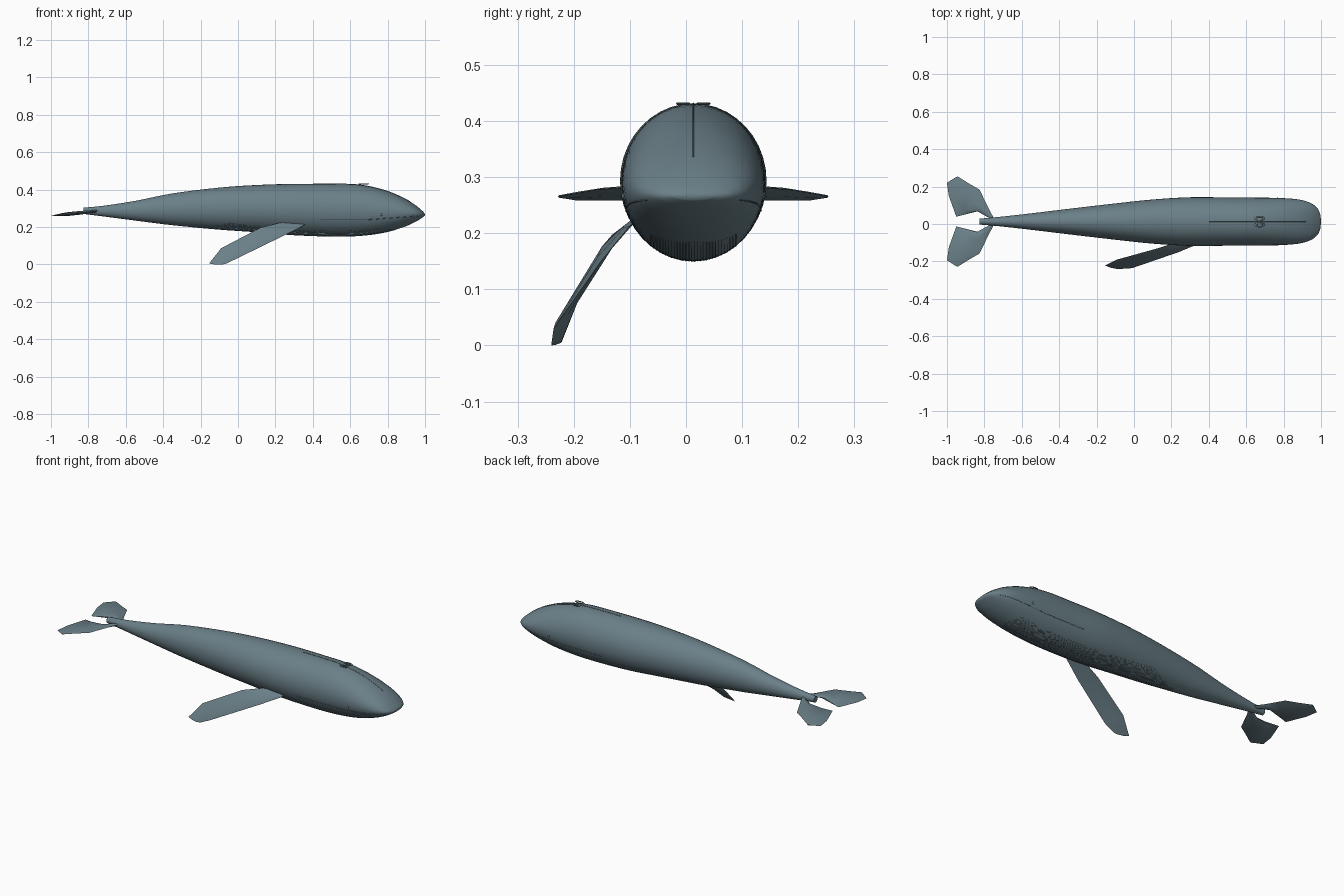
import bpy, bmesh, math
from mathutils import Vector

cube = bpy.data.objects.get("Cube")
if cube:
    bpy.data.objects.remove(cube)

MID_Y = 0.013
SIDES = ((1, "rear"), (-1, "front"))

skin = bpy.data.materials.new("blue grey skin")
skin.use_nodes = True
skin.diffuse_color = (0.145, 0.215, 0.245, 1)
skin.node_tree.nodes["Principled BSDF"].inputs["Base Color"].default_value = skin.diffuse_color


def finish(name, bm, angle):
    bmesh.ops.recalc_face_normals(bm, faces=bm.faces)
    me = bpy.data.meshes.new(name)
    bm.to_mesh(me)
    bm.free()
    me.materials.append(skin)
    ob = bpy.data.objects.new(name, me)
    bpy.context.collection.objects.link(ob)
    bpy.ops.object.select_all(action="DESELECT")
    ob.select_set(True)
    bpy.context.view_layer.objects.active = ob
    bpy.ops.object.shade_smooth_by_angle(angle=math.radians(angle))


# Body stations: x, bottom z, top z, half width
STATIONS = [Vector(s) for s in (
    (-0.825, 0.270, 0.304, 0.016), (-0.72, 0.257, 0.314, 0.025),
    (-0.55, 0.235, 0.340, 0.044), (-0.35, 0.210, 0.380, 0.068),
    (-0.1, 0.187, 0.411, 0.097), (0.1, 0.173, 0.425, 0.118),
    (0.3, 0.157, 0.431, 0.130), (0.5, 0.150, 0.431, 0.129),
    (0.65, 0.153, 0.426, 0.128), (0.78, 0.170, 0.398, 0.126),
    (0.88, 0.198, 0.358, 0.118), (0.945, 0.226, 0.320, 0.099),
    (0.982, 0.248, 0.290, 0.070), (0.997, 0.259, 0.275, 0.035))]


def station(t):
    """Smoothly interpolated station at a fractional index."""
    last = len(STATIONS) - 1
    i = min(int(t), last - 1)
    f = t - i
    p0, p1, p2, p3 = (STATIONS[max(0, min(last, i + k))] for k in (-1, 0, 1, 2))
    return p1 + 0.5 * f * ((p2 - p0) + f * ((2 * p0 - 5 * p1 + 4 * p2 - p3)
                                            + f * (3 * p1 - p0 - 3 * p2 + p3)))


def station_at(x):
    lo, hi = 0, len(STATIONS) - 1
    for _ in range(30):
        t = (lo + hi) / 2
        lo, hi = (t, hi) if station(t)[0] < x else (lo, t)
    return station(lo)


def on_side(x, z, side):
    _, b, t, w = station_at(x)
    s = max(-1, min(1, (2 * z - b - t) / (t - b)))
    return Vector((x, MID_Y + side * w * math.sqrt(1 - s * s), z))


def on_spine(x, dy, up):
    _, b, t, w = station_at(x)
    c = math.sqrt(max(0, 1 - (dy / w) ** 2)) * (t - b) / 2
    return Vector((x, MID_Y + dy, (b + t) / 2 + (c if up else -c)))


# Body
bm = bmesh.new()
SEG, STEPS = 40, 5
rings = []
for k in range((len(STATIONS) - 1) * STEPS + 1):
    x, b, t, w = station(k / STEPS)
    ring = []
    for j in range(SEG):
        a = 2 * math.pi * j / SEG
        ring.append(bm.verts.new((x, MID_Y + w * math.cos(a),
                                  (b + t) / 2 + (t - b) / 2 * math.sin(a))))
    rings.append(ring)
for r, q in zip(rings, rings[1:]):
    for j in range(SEG):
        n = (j + 1) % SEG
        bm.faces.new((r[j], r[n], q[n], q[j]))
bm.faces.new(rings[0])
tip = bm.verts.new((1.0, MID_Y, 0.267))
for j in range(SEG):
    bm.faces.new((rings[-1][j], rings[-1][(j + 1) % SEG], tip))
finish("body", bm, 50)


def fin(name, edge_a, edge_b, normal, thick):
    """Lens-shaped fin between two edges, each listed from root to tip."""
    bm = bmesh.new()
    n = Vector(normal).normalized()
    rows = []
    for i, (a, b) in enumerate(zip(edge_a, edge_b)):
        a, b = Vector(a), Vector(b)
        h = n * thick[i] / 2
        loop = [a, a.lerp(b, 0.3) + h, a.lerp(b, 0.7) + h,
                b, a.lerp(b, 0.7) - h, a.lerp(b, 0.3) - h]
        rows.append([bm.verts.new(p) for p in loop])
    for r, q in zip(rows, rows[1:]):
        for j in range(6):
            k = (j + 1) % 6
            bm.faces.new((r[j], r[k], q[k], q[j]))
    bm.faces.new(rows[0])
    bm.faces.new(rows[-1])
    finish(name, bm, 40)


# Tail flukes
REAR_EDGE = [(-0.752, 0.007), (-0.84, 0.056), (-0.95, 0.026), (-0.99, 0.137), (-1.0, 0.207), (-0.955, 0.236)]
LEAD_EDGE = [(-0.744, 0.008), (-0.775, 0.066), (-0.806, 0.13), (-0.826, 0.171), (-0.885, 0.205), (-0.942, 0.241)]
for side, label in SIDES:
    fin(label + "_tail_fluke",
        *[[(x, MID_Y + side * y, 0.26 + (x + 1) * 0.105) for x, y in edge]
          for edge in (REAR_EDGE, LEAD_EDGE)],
        (-0.1, 0, 1), (0.01, 0.016, 0.02, 0.016, 0.011, 0.004))

# Flipper
fin("flipper",
    [(0.22, -0.10, 0.222), (0.12, -0.132, 0.197), (-0.09, -0.190, 0.087), (-0.155, -0.222, 0.005)],
    [(0.36, -0.10, 0.213), (0.24, -0.150, 0.152), (-0.01, -0.236, 0.030), (-0.07, -0.240, 0.002)],
    (0.15, -0.85, -0.5), (0.026, 0.030, 0.024, 0.012))


def cord(name, points, radius):
    cu = bpy.data.curves.new(name, "CURVE")
    cu.dimensions = "3D"
    cu.bevel_depth = radius
    cu.bevel_resolution = 0
    cu.use_fill_caps = True
    sp = cu.splines.new("POLY")
    sp.points.add(len(points) - 1)
    for p, co in zip(sp.points, points):
        p.co = (*co, 1)
    cu.materials.append(skin)
    ob = bpy.data.objects.new(name, cu)
    bpy.context.collection.objects.link(ob)


def span(a, b, n):
    return [a + (b - a) * i / (n - 1) for i in range(n)]


# Ridge along the top of the head
cord("head_ridge", [on_spine(x, 0, True) for x in span(0.4, 0.92, 40)], 0.0015)

# Mouth lines and eyes
for side, label in SIDES:
    cord(label + "_mouth_line",
         [on_side(x, 0.24 + 0.02 * max(0, (x - 0.7) / 0.27), side)
          for x in span(0.44, 0.965, 40)], 0.0015)
    bm = bmesh.new()
    bmesh.ops.create_uvsphere(bm, u_segments=12, v_segments=8, radius=0.008)
    bmesh.ops.translate(bm, verts=bm.verts,
                        vec=on_side(0.767, 0.267, side) - Vector((0, side * 0.005, 0)))
    finish(label + "_eye", bm, 60)

# Throat grooves under the belly
for i, dy in enumerate(span(-0.076, 0.076, 30)):
    cord("throat_groove_%d" % (i + 1),
         [on_spine(x, dy, False) for x in span(-0.25 + abs(dy) * 2.5, 0.84 - abs(dy) * 0.4, 40)],
         0.0007)

# Blowhole rings
N, M = 24, 6
for side, label in SIDES:
    bm = bmesh.new()
    grid = []
    for i in range(N):
        a = 2 * math.pi * i / N
        ring = []
        for j in range(M):
            c, s = math.cos(2 * math.pi * j / M), math.sin(2 * math.pi * j / M)
            ring.append(bm.verts.new((0.672 + math.cos(a) * (0.024 + 0.005 * c),
                                      MID_Y + side * 0.018 + math.sin(a) * (0.009 + 0.004 * c),
                                      0.431 + 0.0025 * s)))
        grid.append(ring)
    for i in range(N):
        p, q = grid[i], grid[(i + 1) % N]
        for j in range(M):
            k = (j + 1) % M
            bm.faces.new((p[j], q[j], q[k], p[k]))
    finish(label + "_blowhole", bm, 60)
